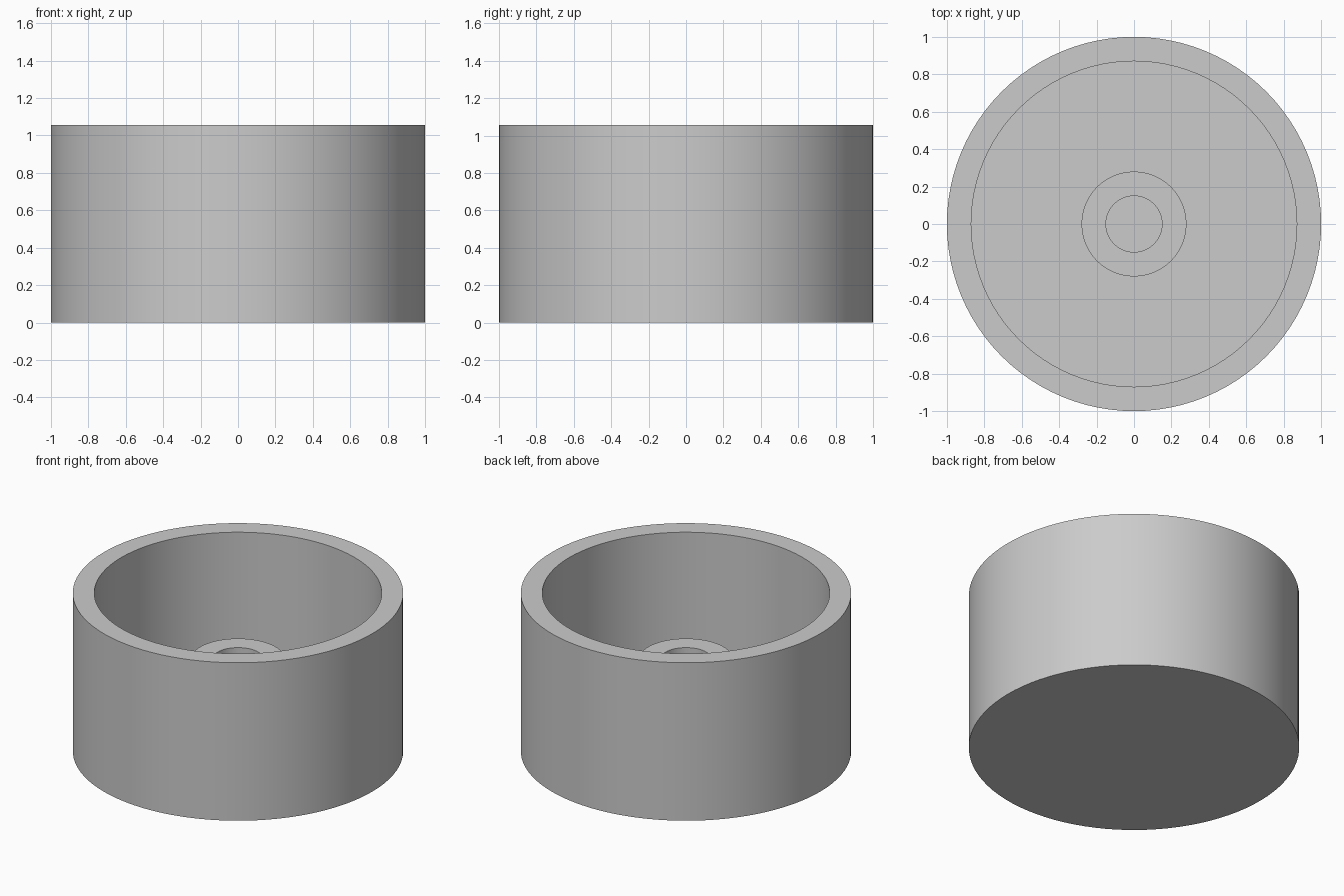
import bpy
import bmesh
import math

SEGMENTS = 96

cube = bpy.data.objects.get("Cube")
if cube:
    bpy.data.objects.remove(cube, do_unlink=True)

# Single plain grey material
grey = bpy.data.materials.new("plain grey")
grey.use_nodes = True
colour = (0.6, 0.6, 0.6, 1)
grey.diffuse_color = colour
grey.node_tree.nodes["Principled BSDF"].inputs["Base Color"].default_value = colour

# Dimensions
radius, inner_radius, height = 1.0, 0.87, 1.055
floor = 0.13
boss_radius, hole_radius, boss_top = 0.28, 0.15, 0.62


def lathe(name, profile):
    """Revolve a radius/height profile, from axis to axis, around z."""
    bm = bmesh.new()
    verts = [bm.verts.new((r, 0, z)) for r, z in profile]
    edges = [bm.edges.new(pair) for pair in zip(verts, verts[1:])]
    bmesh.ops.spin(bm, geom=verts + edges, cent=(0, 0, 0), axis=(0, 0, 1),
                   angle=math.tau, steps=SEGMENTS, use_merge=True)
    bmesh.ops.remove_doubles(bm, verts=bm.verts, dist=0.0001)
    bmesh.ops.recalc_face_normals(bm, faces=bm.faces)
    mesh = bpy.data.meshes.new(name)
    bm.to_mesh(mesh)
    bm.free()
    mesh.materials.append(grey)
    obj = bpy.data.objects.new(name, mesh)
    bpy.context.collection.objects.link(obj)
    bpy.ops.object.select_all(action="DESELECT")
    obj.select_set(True)
    bpy.context.view_layer.objects.active = obj
    bpy.ops.object.shade_smooth_by_angle(angle=math.radians(30))
    return obj


# Open cup with a hollow central boss rising from its floor
lathe("cup_with_boss", [
    (0, 0), (radius, 0), (radius, height),
    (inner_radius, height), (inner_radius, floor),
    (boss_radius, floor), (boss_radius, boss_top),
    (hole_radius, boss_top), (hole_radius, floor), (0, floor),
])
